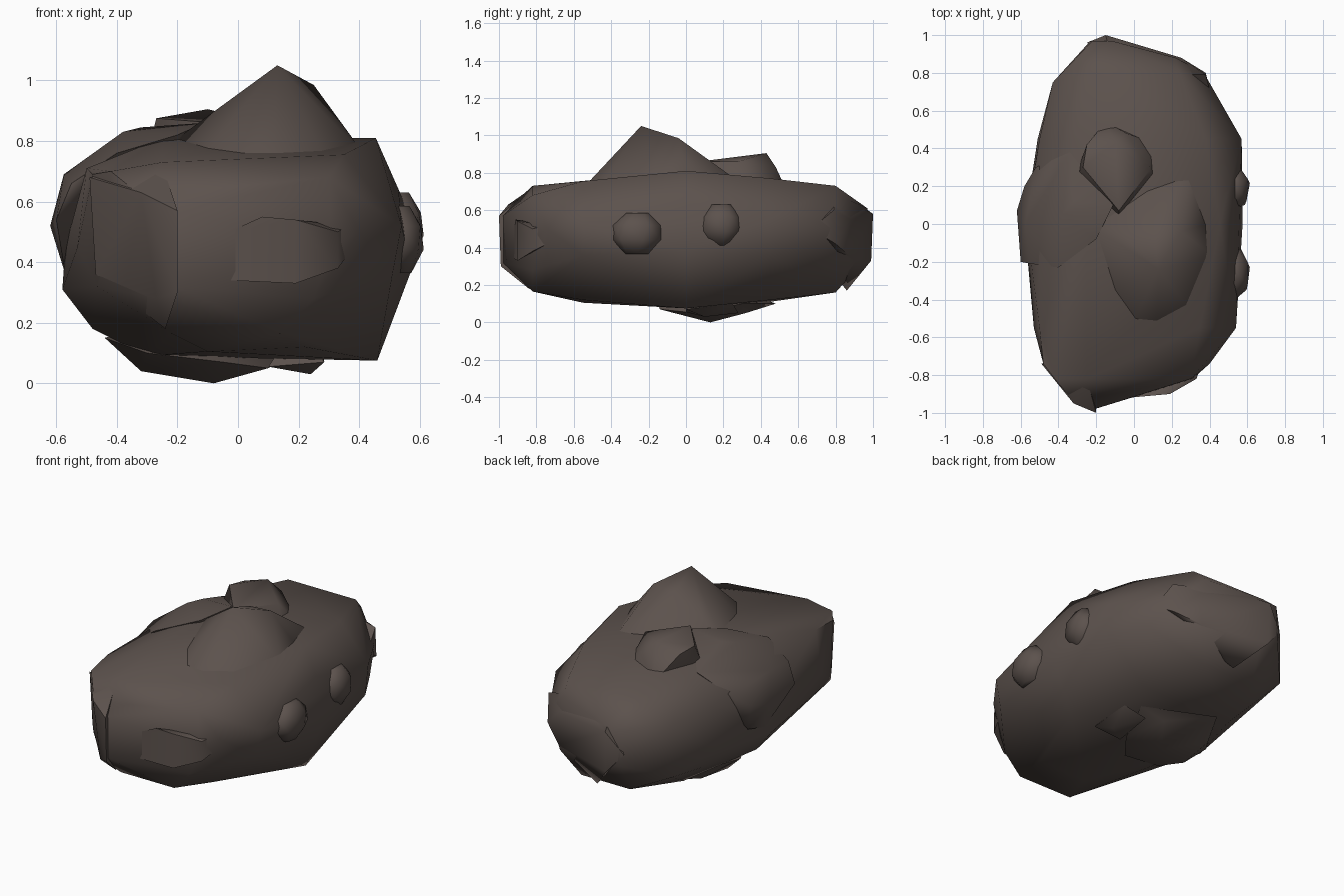
import bpy, bmesh, math

stone = bpy.data.materials.new("dark brown stone")
stone.diffuse_color = (0.107, 0.084, 0.074, 1)


def rock(name, pts, angle=60):
    """Convex chunk of stone wrapped round a few corner points."""
    bm = bmesh.new()
    for p in pts:
        bm.verts.new(p)
    res = bmesh.ops.convex_hull(bm, input=bm.verts)
    junk = {v for v in res["geom_interior"] + res["geom_unused"]
            if isinstance(v, bmesh.types.BMVert)}
    bmesh.ops.delete(bm, geom=list(junk), context='VERTS')
    bmesh.ops.recalc_face_normals(bm, faces=bm.faces)
    me = bpy.data.meshes.new(name)
    bm.to_mesh(me)
    bm.free()
    me.materials.append(stone)
    ob = bpy.data.objects.new(name, me)
    bpy.context.collection.objects.link(ob)
    bpy.ops.object.select_all(action='DESELECT')
    ob.select_set(True)
    bpy.context.view_layer.objects.active = ob
    bpy.ops.object.shade_smooth_by_angle(angle=math.radians(angle))
    return ob


def knob(name, c, r, sides=7, twist=0.3):
    """Small faceted bump: four rings, the middle ones widest."""
    pts = []
    for h, s in ((-1, 0.5), (-0.3, 1), (0.4, 0.95), (1, 0.45)):
        for i in range(sides):
            a = math.tau * i / sides + twist + h * 0.3
            pts.append((c[0] + r[0] * s * math.cos(a),
                        c[1] + r[1] * s * math.sin(a), c[2] + r[2] * h))
    return rock(name, pts)


# main boulder: cross-sections along y, each (x, z) outline;
# the underside narrows quickly towards both ends
sections = {
    -0.98: [(-0.21, 0.32), (-0.21, 0.57)],
    -0.94: [(-0.27, 0.28), (-0.32, 0.62)],
    -0.88: [(0.08, 0.59), (0.08, 0.33)],
    -0.82: [(-0.42, 0.70), (-0.25, 0.73), (0.30, 0.68), (0.31, 0.45),
            (0.25, 0.28), (0.14, 0.165), (-0.22, 0.165)],
    -0.74: [(-0.465, 0.32), (-0.48, 0.69), (0.40, 0.5)],
    -0.55: [(-0.53, 0.45), (-0.5, 0.71), (0.35, 0.755), (0.54, 0.52),
            (0.51, 0.36), (0.22, 0.12), (-0.1, 0.105)],
    0.0: [(-0.57, 0.45), (-0.58, 0.31), (-0.48, 0.18), (-0.3, 0.09),
          (0.46, 0.075), (0.575, 0.38), (0.53, 0.64), (0.455, 0.81),
          (-0.25, 0.81), (-0.5, 0.71)],
    0.45: [(-0.51, 0.35), (-0.50, 0.62), (-0.3, 0.77), (0.38, 0.77),
           (0.57, 0.55), (0.55, 0.36), (0.31, 0.12), (-0.3, 0.11)],
    0.65: [(0.45, 0.5), (0.44, 0.37)],
    0.75: [(-0.43, 0.28), (-0.43, 0.60)],
    0.80: [(-0.22, 0.73), (0.24, 0.73), (0.37, 0.5), (0.15, 0.16), (-0.18, 0.16)],
    0.88: [(0.24, 0.32), (0.22, 0.65), (-0.28, 0.66)],
    0.97: [(-0.23, 0.38), (-0.22, 0.60), (-0.12, 0.61), (-0.12, 0.35)],
}
rock("boulder", [(x, y, z) for y, sec in sections.items() for x, z in sec])

# pointed summit on the top
rock("summit", [(0.13, -0.24, 1.05), (0.25, -0.04, 0.985), (0.1, -0.03, 0.97),
                (-0.12, -0.36, 0.75), (0.0, -0.52, 0.74), (0.12, -0.53, 0.74),
                (0.30, -0.46, 0.72), (0.42, -0.17, 0.75), (0.385, 0.0, 0.80),
                (0.1, 0.12, 0.86), (-0.1, -0.02, 0.87), (-0.24, 0.0, 0.78),
                (0.05, 0.22, 0.74), (0.30, 0.30, 0.74)], 65)

# upper rear block
rock("rear_block", [(-0.10, 0.43, 0.905), (-0.27, 0.30, 0.875), (-0.08, 0.07, 0.86),
                    (0.08, 0.28, 0.86), (-0.25, 0.42, 0.86), (-0.31, 0.25, 0.70),
                    (-0.15, 0.54, 0.70), (-0.04, 0.48, 0.83), (0.10, 0.43, 0.70),
                    (0.12, 0.25, 0.70), (-0.08, 0.0, 0.70)])

# bulge on the upper left shoulder
rock("left_shoulder", [(-0.62, 0.07, 0.52), (-0.575, 0.0, 0.69), (-0.38, 0.05, 0.83),
                       (-0.60, -0.20, 0.54), (-0.55, -0.21, 0.66), (-0.40, -0.23, 0.76),
                       (-0.58, 0.20, 0.55), (-0.52, 0.30, 0.63), (-0.34, 0.38, 0.76),
                       (-0.32, 0.12, 0.845), (-0.11, 0.10, 0.86), (-0.2, -0.08, 0.82),
                       (-0.57, 0.05, 0.36), (-0.56, 0.2, 0.40), (-0.3, 0.1, 0.5)])

# low slabs on the underside
rock("underside", [(-0.08, 0.13, 0.0), (-0.32, 0.05, 0.04), (-0.30, 0.28, 0.06),
                   (-0.44, 0.1, 0.15), (0.10, 0.05, 0.05), (-0.05, -0.14, 0.07),
                   (0.05, 0.32, 0.05), (-0.2, 0.48, 0.10), (-0.1, 0.1, 0.25),
                   (-0.3, -0.15, 0.10), (0.2, 0.3, 0.10)])
rock("underside_lump", [(0.24, 0.1, 0.03), (0.285, 0.0, 0.07), (0.10, 0.0, 0.055),
                        (0.15, 0.28, 0.05), (0.28, 0.25, 0.10), (0.2, 0.1, 0.2)])

# knobs on the right side
knob("right_front_knob", (0.53, -0.26, 0.475), (0.085, 0.14, 0.11))
knob("right_rear_knob", (0.53, 0.19, 0.52), (0.085, 0.12, 0.11), 6)

# lumps at the two ends
rock("front_plate", [(-0.03, -0.92, 0.34), (-0.03, -0.92, 0.50), (0.08, -0.91, 0.55),
                     (0.19, -0.90, 0.54), (0.19, -0.90, 0.33), (0.36, -0.74, 0.42),
                     (0.36, -0.74, 0.52), (0.33, -0.82, 0.5), (0.33, -0.82, 0.38),
                     (0.1, -0.7, 0.45)], 55)
rock("front_left_lump", [(-0.20, -0.99, 0.30), (-0.20, -1.0, 0.57), (-0.27, -0.95, 0.28),
                         (-0.32, -0.95, 0.63), (-0.24, -0.84, 0.18), (-0.47, -0.74, 0.36),
                         (-0.49, -0.74, 0.68), (-0.25, -0.82, 0.72), (-0.2, -0.7, 0.5)])
rock("back_lump", [(-0.15, 1.0, 0.58), (-0.15, 0.99, 0.33), (0.02, 0.92, 0.62),
                   (0.25, 0.88, 0.35), (0.25, 0.88, 0.55), (0.38, 0.80, 0.42),
                   (0.38, 0.79, 0.6), (0.41, 0.67, 0.5), (-0.1, 0.80, 0.72),
                   (-0.25, 0.96, 0.45), (0.0, 0.86, 0.17), (0.1, 0.6, 0.5)])
